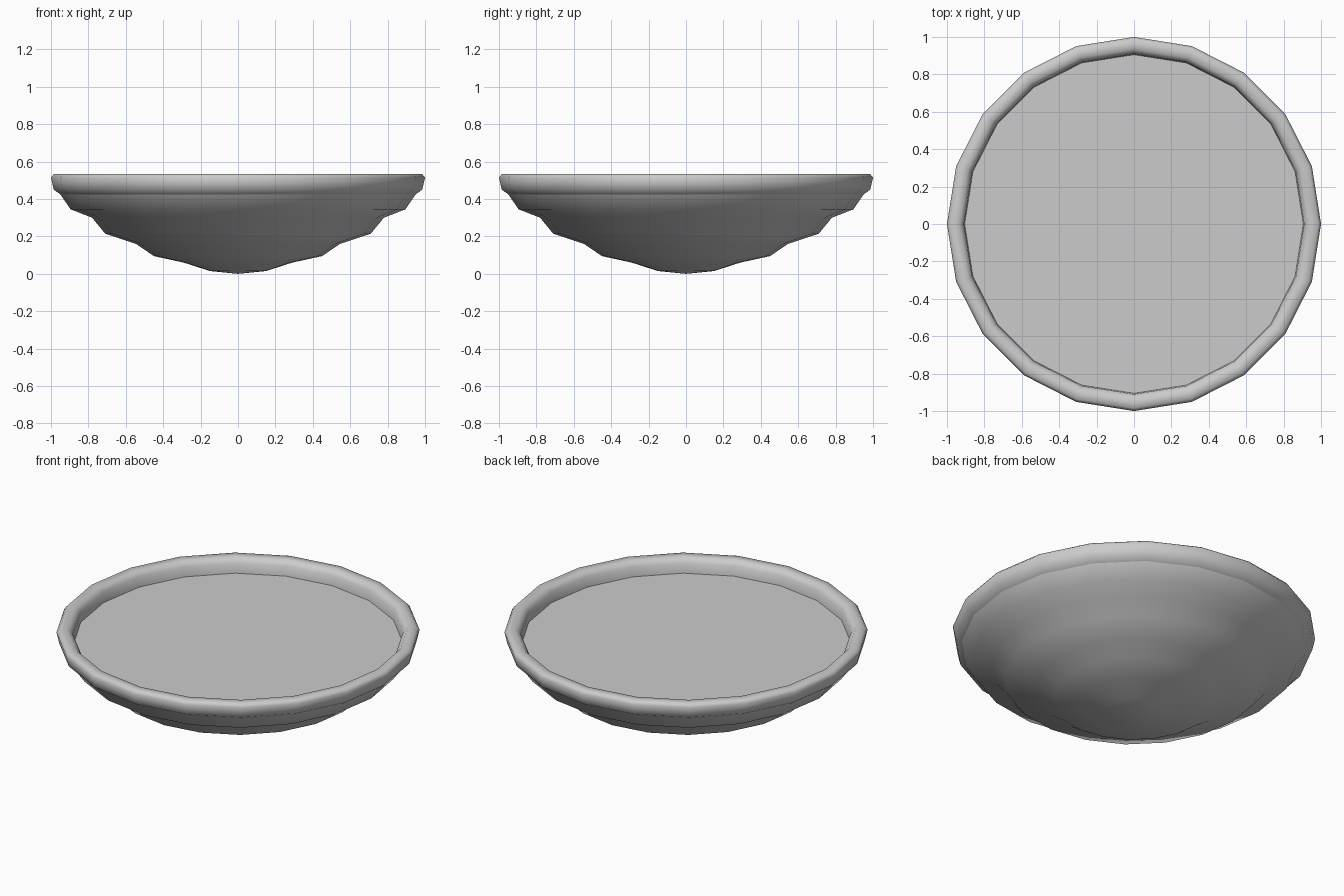
import bpy, bmesh
from math import sin, cos, pi

if "Cube" in bpy.data.objects:
    bpy.data.objects.remove(bpy.data.objects["Cube"])

SIDES = 20

def lathe(name, profile, angle):
    """Spin an (r, z) profile around z with SIDES segments."""
    bm = bmesh.new()
    rings = []
    for r, z in profile:
        if r == 0:
            rings.append([bm.verts.new((0, 0, z))] * SIDES)
        else:
            rings.append([bm.verts.new((r * cos(2 * pi * i / SIDES),
                                        r * sin(2 * pi * i / SIDES), z))
                          for i in range(SIDES)])
    for a, b in zip(rings, rings[1:]):
        for i in range(SIDES):
            j = (i + 1) % SIDES
            bm.faces.new(list(dict.fromkeys((a[i], a[j], b[j], b[i]))))
    me = bpy.data.meshes.new(name)
    bm.to_mesh(me)
    bm.free()
    ob = bpy.data.objects.new(name, me)
    bpy.context.collection.objects.link(ob)
    bpy.ops.object.select_all(action='DESELECT')
    ob.select_set(True)
    bpy.context.view_layer.objects.active = ob
    bpy.ops.object.shade_smooth_by_angle(angle=angle)
    return ob

# Rippled underside of the bowl
lathe("bowl_body", [(0, 0), (0.15, 0.015), (0.29, 0.06), (0.45, 0.095),
                    (0.545, 0.16), (0.71, 0.215), (0.78, 0.30),
                    (0.895, 0.345), (0.95, 0.425)], pi / 3)

# Thick rounded rim, with an inner wall dropping to the filling
lathe("bowl_rim", [(0.95, 0.425), (0.985, 0.45), (1.0, 0.515), (0.985, 0.533),
                   (0.935, 0.533), (0.91, 0.505), (0.905, 0.44)], pi / 3)

# Flat filling surface
lathe("filling", [(0.91, 0.445), (0, 0.445)], pi / 6).data.flip_normals()
bpy.data.objects["filling"].data.flip_normals()
